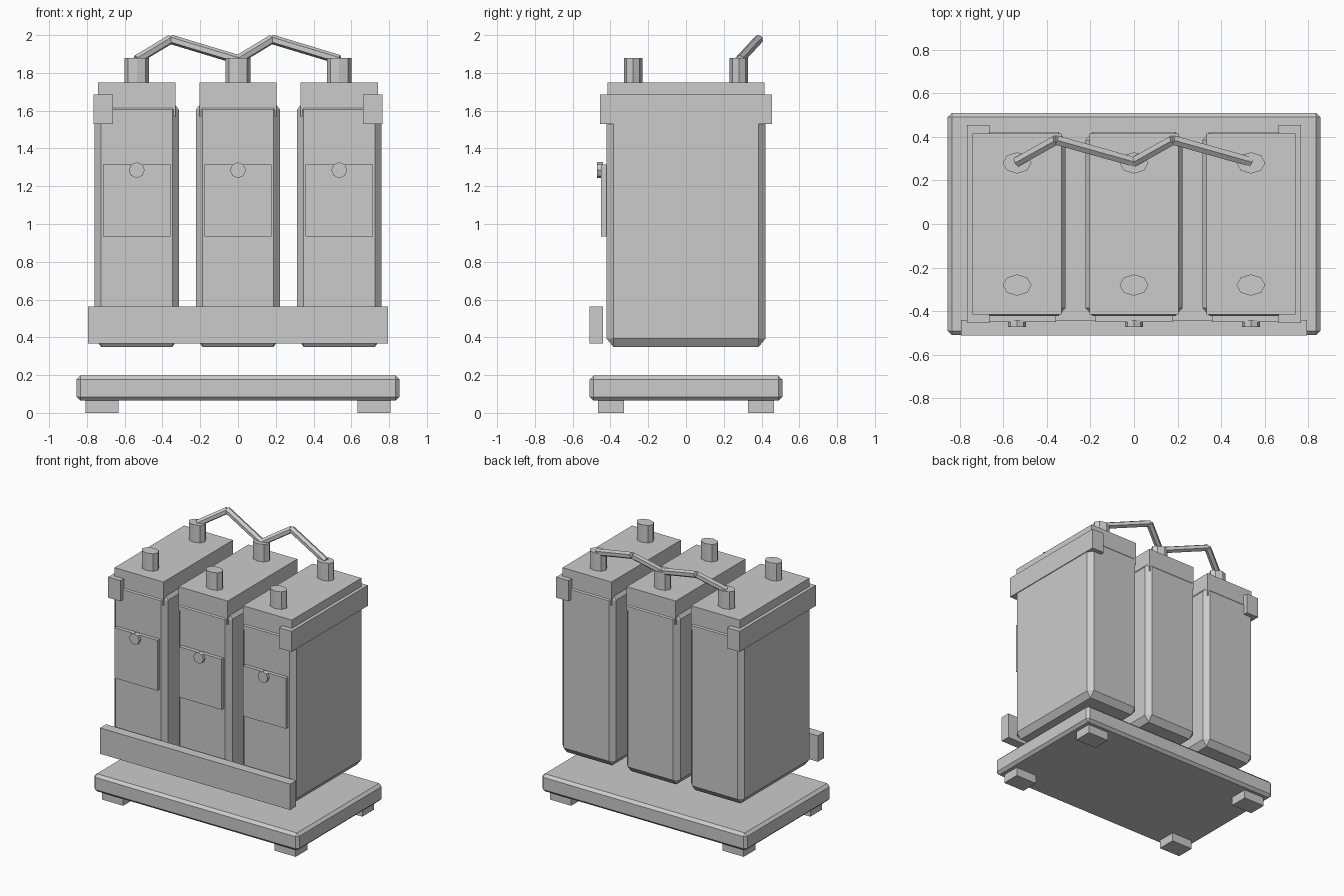
import bpy, bmesh, math
from mathutils import Vector, Matrix

if "Cube" in bpy.data.objects:
    bpy.data.objects.remove(bpy.data.objects["Cube"])

grey = bpy.data.materials.new("plain_grey")
grey.diffuse_color = (0.6, 0.6, 0.6, 1)
grey.use_nodes = True
grey.node_tree.nodes["Principled BSDF"].inputs["Base Color"].default_value = grey.diffuse_color


def finish(name, bm):
    bmesh.ops.recalc_face_normals(bm, faces=bm.faces)
    mesh = bpy.data.meshes.new(name)
    bm.to_mesh(mesh)
    bm.free()
    mesh.materials.append(grey)
    obj = bpy.data.objects.new(name, mesh)
    bpy.context.collection.objects.link(obj)
    return obj


def box(name, x, y, z, bevel=None):
    """Box from (min, max) ranges, with an optional chamfer size per axis."""
    b = Vector(bevel or (1, 1, 1))
    size = [r[1] - r[0] for r in (x, y, z)]
    bm = bmesh.new()
    bmesh.ops.create_cube(bm, size=1)
    bmesh.ops.scale(bm, verts=bm.verts, vec=[s / k for s, k in zip(size, b)])
    if bevel:
        bmesh.ops.bevel(bm, geom=bm.edges[:], offset=1, segments=1,
                        affect='EDGES', profile=0.5)
        bmesh.ops.scale(bm, verts=bm.verts, vec=b)
    bmesh.ops.translate(bm, verts=bm.verts, vec=[sum(r) / 2 for r in (x, y, z)])
    return finish(name, bm)


def rod(name, a, b, radius, sides, stretch=(1, 1, 1)):
    """Closed prism running from a to b."""
    a, b = Vector(a), Vector(b)
    d = b - a
    bm = bmesh.new()
    bmesh.ops.create_cone(bm, cap_ends=True, segments=sides, radius1=radius,
                          radius2=radius, depth=d.length)
    bmesh.ops.scale(bm, verts=bm.verts, vec=stretch)
    rot = d.to_track_quat('Z', 'Y').to_matrix().to_4x4()
    bmesh.ops.transform(bm, matrix=Matrix.Translation((a + b) / 2) @ rot, verts=bm.verts)
    return finish(name, bm)


# Base slab and its four feet
box("base_slab", (-0.855, 0.855), (-0.51, 0.51), (0.065, 0.197), (0.02, 0.02, 0.02))
for sx in (-1, 1):
    for sy in (-1, 1):
        cx, cy = sx * 0.72, sy * 0.397
        box("foot", (cx - 0.088, cx + 0.088), (cy - 0.069, cy + 0.069), (0, 0.065))

# Three cells with lid, front plate, knob and two terminals
pitch = 0.536
for i in (-1, 0, 1):
    c = i * pitch
    box("cell_body", (c - 0.223, c + 0.223), (-0.422, 0.422), (0.35, 1.65),
        (0.034, 0.037, 0.045))
    box("cell_lid", (c - 0.204, c + 0.204), (-0.415, 0.415), (1.57, 1.748))
    box("front_plate", (c - 0.178, c + 0.178), (-0.45, -0.415), (0.935, 1.315))
    rod("plate_knob", (c, -0.44, 1.285), (c, -0.472, 1.285), 0.042, 8)
    for y in (-0.28, 0.28):
        rod("terminal", (c, y, 1.745), (c, y, 1.88), 0.066, 8, (1, 0.74, 1))

# Linking cable, peaking a third of the way between rear terminals
for i in (-1, 0):
    start = (i * pitch, 0.285, 1.87)
    peak = (i * pitch + pitch / 3, 0.385, 1.978)
    end = ((i + 1) * pitch, 0.285, 1.87)
    rod("cable_rise", start, peak, 0.025, 6)
    rod("cable_fall", peak, end, 0.025, 6)

# Upper side clamps and lower front bar
for s in (-1, 1):
    box("side_clamp", sorted((s * 0.662, s * 0.765)), (-0.455, 0.455), (1.53, 1.685))
box("front_bar", (-0.793, 0.793), (-0.512, -0.44), (0.367, 0.562))
